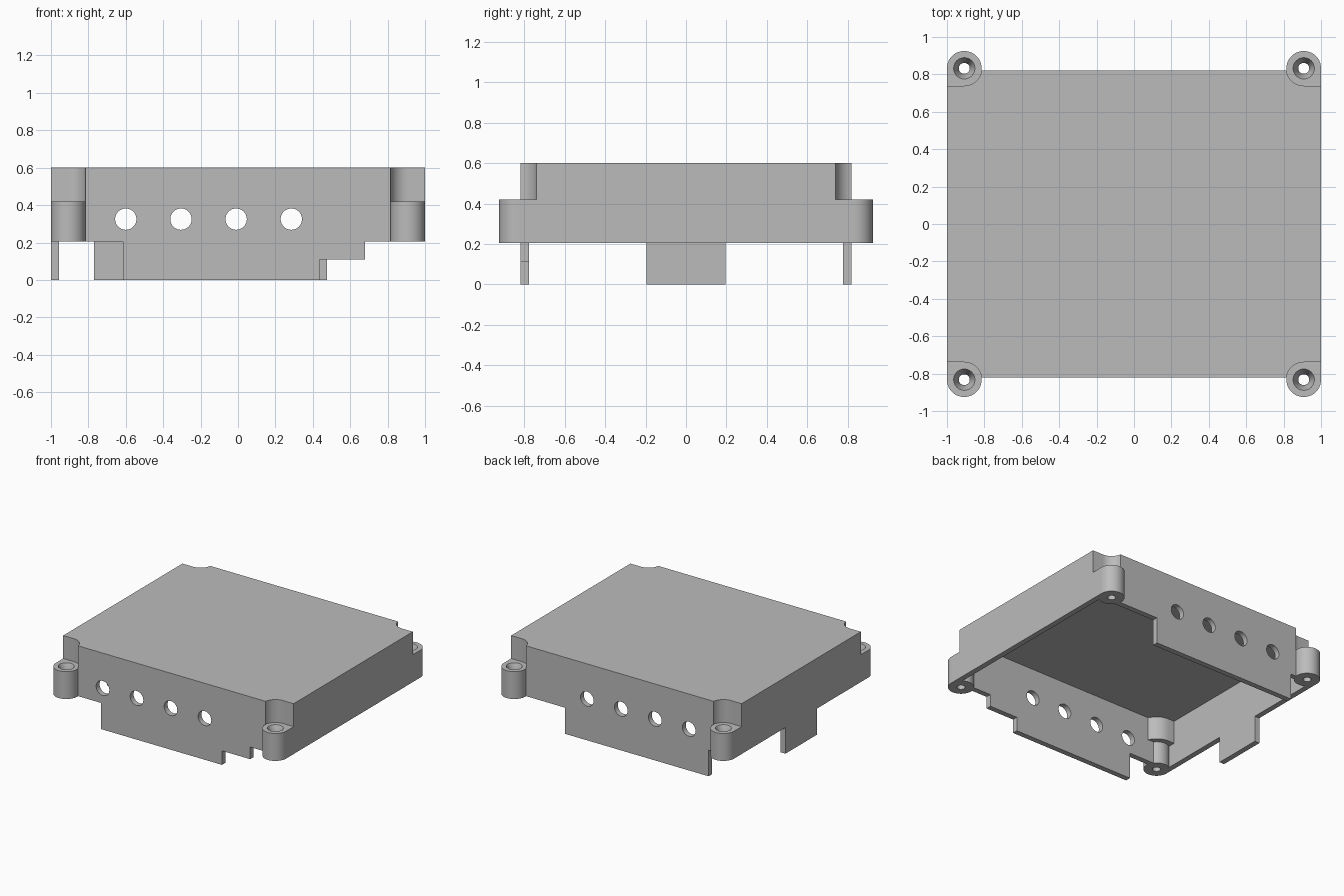
import bpy, bmesh
from math import sin, cos, pi
from mathutils import Vector

if "Cube" in bpy.data.objects:
    bpy.data.objects.remove(bpy.data.objects["Cube"], do_unlink=True)

# Main dimensions
HX, HY, TOP, RIM, WALL = 1.0, 0.82, 0.6, 0.205, 0.042
PX, PY, PR, POST_TOP = 0.9075, 0.8325, 0.0925, 0.42
CORNERS = [(sx, sy) for sx in (-1, 1) for sy in (-1, 1)]
LOW = -1.0


def prism(bm, pts, lo, hi, axis="z"):
    """Extrude a flat outline between lo and hi along z or y."""
    put = (lambda a, b, t: (a, b, t)) if axis == "z" else (lambda a, b, t: (a, t, b))
    base = [bm.verts.new(put(a, b, lo)) for a, b in pts]
    cap = [bm.verts.new(put(a, b, hi)) for a, b in pts]
    bm.faces.new(base)
    bm.faces.new(cap[::-1])
    for i in range(len(pts)):
        j = (i + 1) % len(pts)
        bm.faces.new((base[i], cap[i], cap[j], base[j]))


def rect(x0, x1, y0, y1):
    return [(x0, y0), (x1, y0), (x1, y1), (x0, y1)]


def arc(cx, cy, r, a0, a1, n):
    return [(cx + r * cos(a0 + (a1 - a0) * i / n), cy + r * sin(a0 + (a1 - a0) * i / n))
            for i in range(n + 1)]


def circle(cx, cy, r, n=48):
    return arc(cx, cy, r, 0, 2 * pi, n)[:-1]


def flip(pts, sx, sy):
    return [(x * sx, y * sy) for x, y in pts]


def solid(name, parts):
    """Make one object from (outline, lo, hi, axis) parts."""
    bm = bmesh.new()
    for part in parts:
        prism(bm, *part)
    return finish(name, bm)


def finish(name, bm):
    bmesh.ops.recalc_face_normals(bm, faces=bm.faces)
    me = bpy.data.meshes.new(name)
    bm.to_mesh(me)
    bm.free()
    ob = bpy.data.objects.new(name, me)
    bpy.context.collection.objects.link(ob)
    return ob


def combine(target, tool, op):
    """Apply a boolean, then drop the helper."""
    mod = target.modifiers.new("cut", "BOOLEAN")
    mod.operation, mod.solver, mod.object = op, "EXACT", tool
    bpy.context.view_layer.update()
    deps = bpy.context.evaluated_depsgraph_get()
    me = bpy.data.meshes.new_from_object(target.evaluated_get(deps))
    target.modifiers.clear()
    target.data = me
    bpy.data.objects.remove(tool, do_unlink=True)


def pocket(r):
    """Rounded corner clearance, open towards the outside of the box."""
    far = 1.2
    return arc(PX, PY, r, pi, 1.5 * pi, 12) + [
        (far, PY - r), (far, far), (PX - r, far)]


# Outer block with rounded screw posts on the corners
case = solid("enclosure_cover", [(rect(-HX, HX, -HY, HY), 0, TOP, "z")])
post = arc(PX, PY, PR, 0, pi, 24) + [(PX - PR, 0.78), (HX, 0.78)]
posts = solid("posts", [(flip(post, *c), 0.1, 0.5, "z") for c in CORNERS])
combine(case, posts, "UNION")

# Hollow interior, leaving material around the posts and their clearances
cavity = solid("cavity", [(rect(-HX + WALL, HX - WALL, -HY + WALL, HY - WALL),
                           LOW, TOP - WALL, "z")])
for outline, lo, hi in ((pocket(PR + WALL), POST_TOP - WALL, 1), (circle(PX, PY, PR), -2, 0.5)):
    keep = solid("keep", [(flip(outline, *c), lo, hi, "z") for c in CORNERS])
    combine(cavity, keep, "DIFFERENCE")
combine(case, cavity, "DIFFERENCE")

# Screwdriver clearances above the posts
combine(case, solid("clearance", [(flip(pocket(PR + 0.001), *c), POST_TOP, 1, "z")
                                  for c in CORNERS]), "DIFFERENCE")

# Trim the lower edge so that only the skirt tabs remain
FAR = 1.3
step = [(0.435, LOW), (FAR, LOW), (FAR, RIM), (0.68, RIM), (0.68, 0.11), (0.435, 0.11)]
trims = [
    (rect(-FAR, -0.615, LOW, RIM), -FAR, -0.6, "y"),
    (step, -FAR, -0.6, "y"),
    (rect(-FAR, -0.77, LOW, RIM), 0.6, FAR, "y"),
    (rect(0.475, FAR, LOW, RIM), 0.6, FAR, "y"),
    (rect(-FAR, -0.8, -0.7, -0.195), LOW, RIM, "z"),
    (rect(-FAR, -0.8, 0.195, 0.7), LOW, RIM, "z"),
    (rect(0.8, FAR, -0.7, 0.7), LOW, RIM, "z"),
]
for trim in trims:
    combine(case, solid("trim", [trim]), "DIFFERENCE")

# Four round ports through the front and back walls
combine(case, solid("ports", [(circle(-0.6 + 0.295 * i, 0.325, 0.057), -FAR, FAR, "y")
                              for i in range(4)]), "DIFFERENCE")

# Countersunk screw holes: revolved profile of radius and height
profile = [(0.029, 0), (0.029, 0.36), (0.057, POST_TOP), (0.057, 0.5)]
bm = bmesh.new()
for sx, sy in CORNERS:
    rings = [[bm.verts.new((x, y, z)) for x, y in circle(PX * sx, PY * sy, r, 32)]
             for r, z in profile]
    bm.faces.new(rings[0])
    bm.faces.new(rings[-1][::-1])
    for a, b in zip(rings, rings[1:]):
        for i in range(len(a)):
            j = (i + 1) % len(a)
            bm.faces.new((a[i], b[i], b[j], a[j]))
combine(case, finish("screw_holes", bm), "DIFFERENCE")

# Plain grey material
grey = bpy.data.materials.new("plain grey")
grey.use_nodes = True
colour = (0.5, 0.5, 0.5, 1)
grey.diffuse_color = colour
grey.node_tree.nodes["Principled BSDF"].inputs["Base Color"].default_value = colour
case.data.materials.clear()
case.data.materials.append(grey)
for face in case.data.polygons:
    face.material_index = 0

# Smooth round surfaces, crisp edges
bpy.ops.object.select_all(action="DESELECT")
case.select_set(True)
bpy.context.view_layer.objects.active = case
bpy.ops.object.shade_smooth_by_angle(angle=pi / 6)
